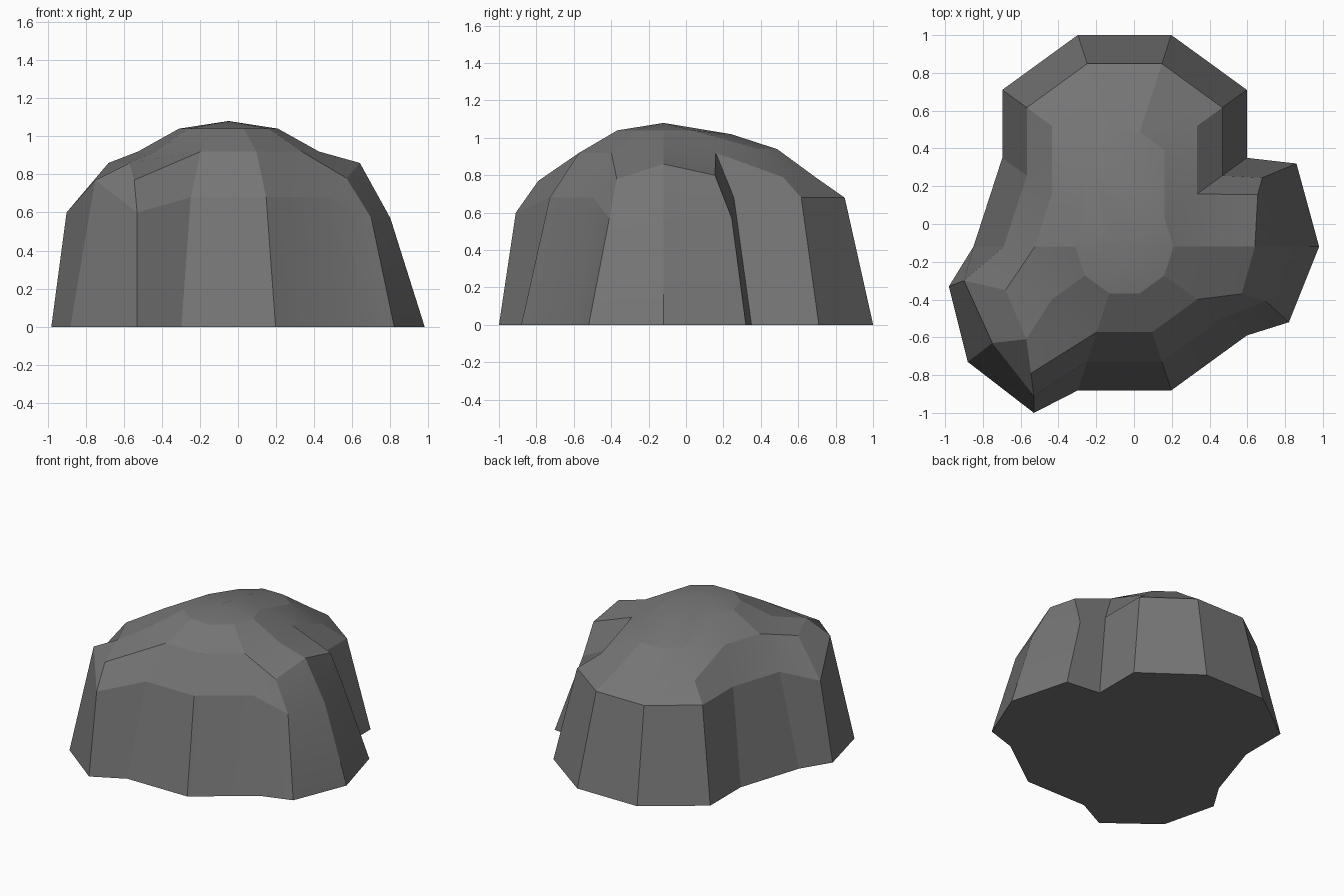
import bpy, bmesh
from math import cos, sin, radians

if "Cube" in bpy.data.objects:
    bpy.data.objects.remove(bpy.data.objects["Cube"])

CX, CY, N = -0.05, -0.12, 10
RINGS = [(0.80, 0.0), (0.64, 0.68), (0.475, 0.92), (0.26, 1.04)]
BACK_Z = [0.0, 0.68, 0.79, 0.94]
SHIFT = 0.36
bm = bmesh.new()


def column(k, dy=0.0, heights=None):
    a = radians(36 * k)
    return [(CX + r * cos(a), CY + dy + r * sin(a), heights[i] if heights else z)
            for i, (r, z) in enumerate(RINGS)]


def face(*pts):
    bm.faces.new([bm.verts.new(p) for p in pts])


def strip(cols, rows):
    for a, b in zip(cols, cols[1:]):
        for i in range(rows[0], rows[1]):
            face(a[i], b[i], b[i + 1], a[i + 1])


main = [column(k) for k in range(N)]
apex, back_apex = (CX, CY, 1.08), (CX, CY + SHIFT, 1.02)

# Back bulge: half of the dome pushed backwards and lowered
back = [main[1]] + [column(k, SHIFT, BACK_Z) for k in range(1, 5)] + [main[4]]
strip(back, (0, 3))
for a, b in zip(back[1:4], back[2:5]):
    face(a[3], b[3], back_apex)
face(main[1][3], back[1][3], back_apex, apex)
face(back[4][3], main[4][3], apex, back_apex)

# Right and left bulges: columns pushed out of the dome (foot, shoulder, rim)
right = [[(0.82, -0.52, 0), (0.70, -0.41, 0.57), (0.57, -0.37, 0.78)],
         [(0.98, -0.12, 0), (0.80, -0.12, 0.57), (0.64, -0.12, 0.86)],
         [(0.86, 0.32, 0), (0.68, 0.245, 0.57), (0.655, 0.155, 0.80)]]
left = [[(-0.98, -0.33, 0), (-0.90, -0.30, 0.60), (-0.68, -0.35, 0.86)],
        [(-0.88, -0.73, 0), (-0.75, -0.63, 0.77), (-0.57, -0.61, 0.86)],
        [(-0.53, -1.0, 0), (-0.53, -0.91, 0.60), (-0.545, -0.79, 0.77)]]


def bulge(cols, ks):
    strip([main[ks[0]]] + cols + [main[ks[-1]]], (0, 2))
    for i in range(2):
        face(cols[i][2], cols[i + 1][2], main[ks[i + 1]][2], main[ks[i]][2])


bulge(right, (9, 0, 1))
bulge(left, (5, 6, 7))

# Remaining dome walls and crown
for k in (4, 5, 6, 7, 8, 9, 0):
    a, b = main[k], main[(k + 1) % N]
    strip([a, b], (0 if k in (4, 7, 8) else 2, 3))
    face(a[3], b[3], apex)

# Flat underside following the whole outline
outline = back + [main[5]] + left + [main[7], main[8], main[9]] + right
face(*[c[0] for c in reversed(outline)])

bmesh.ops.remove_doubles(bm, verts=bm.verts, dist=0.0005)
bmesh.ops.recalc_face_normals(bm, faces=bm.faces)
mesh = bpy.data.meshes.new("rock_mound")
bm.to_mesh(mesh)
bm.free()
obj = bpy.data.objects.new("rock_mound", mesh)
bpy.context.collection.objects.link(obj)

# Dark stone colour, soft shading only across nearly flat seams
stone = bpy.data.materials.new("dark_stone")
stone.diffuse_color = (0.18, 0.18, 0.18, 1)
stone.use_nodes = True
stone.node_tree.nodes["Principled BSDF"].inputs["Base Color"].default_value = stone.diffuse_color
mesh.materials.append(stone)
bpy.context.view_layer.objects.active = obj
obj.select_set(True)
bpy.ops.object.shade_smooth_by_angle(angle=radians(15))
